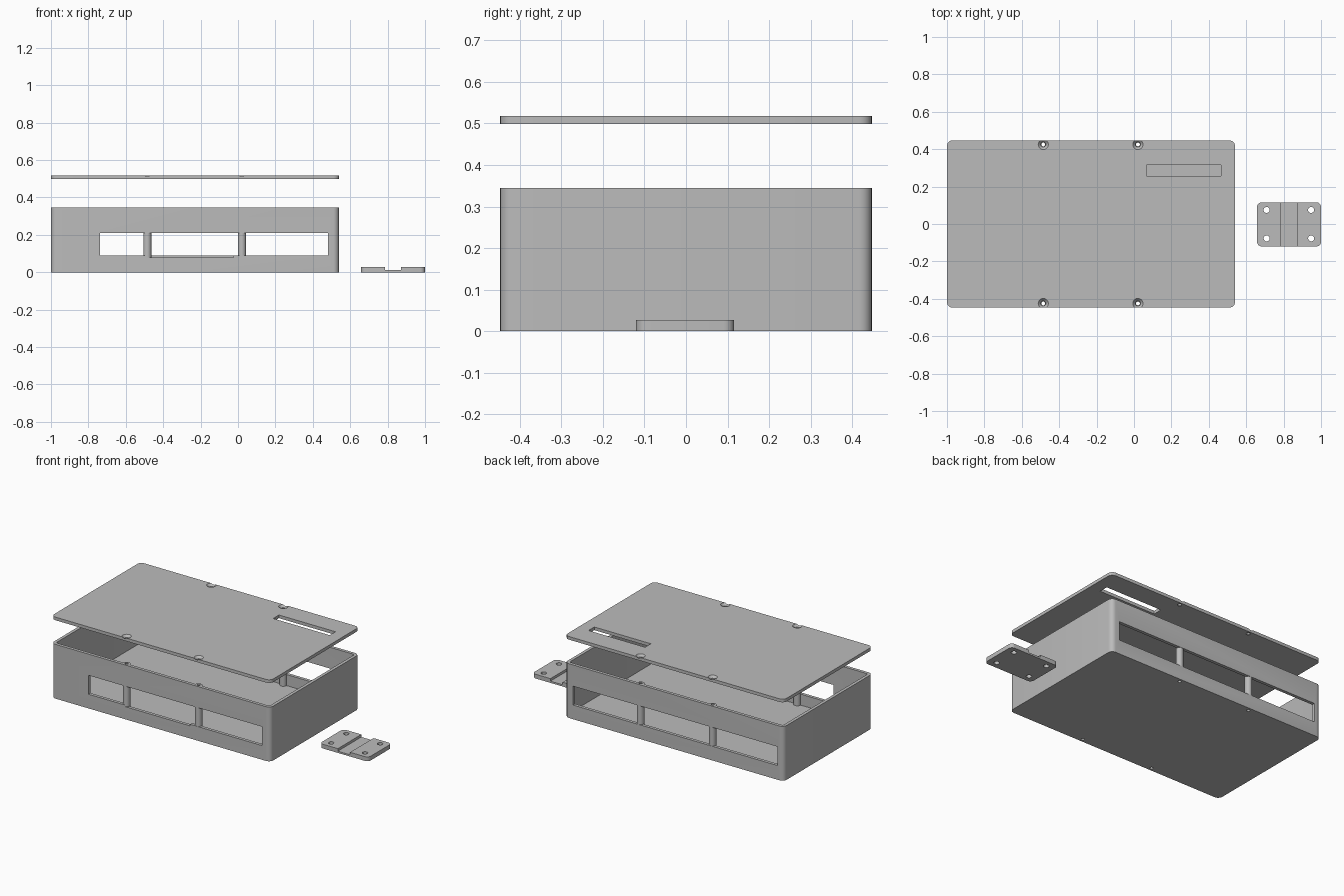
import bpy
import bmesh
from math import pi, cos, sin

start = bpy.data.objects.get("Cube")
if start:
    bpy.data.objects.remove(start, do_unlink=True)

grey = bpy.data.materials.new("plain grey")
grey.use_nodes = True
grey.diffuse_color = (0.5, 0.5, 0.5, 1)
grey.node_tree.nodes["Principled BSDF"].inputs["Base Color"].default_value = (0.5, 0.5, 0.5, 1)


def prism(name, x, y, z, radius=0.0, steps=6):
    """Upright block between (min, max) pairs, with rounded vertical corners."""
    if radius:
        corners = [(x[1], y[1]), (x[0], y[1]), (x[0], y[0]), (x[1], y[0])]
        signs = [(-1, -1), (1, -1), (1, 1), (-1, 1)]
        outline = []
        for i, ((cx, cy), (sx, sy)) in enumerate(zip(corners, signs)):
            for k in range(steps + 1):
                a = pi / 2 * (i + k / steps)
                outline.append((cx + radius * (sx + cos(a)), cy + radius * (sy + sin(a))))
    else:
        outline = [(x[0], y[0]), (x[1], y[0]), (x[1], y[1]), (x[0], y[1])]
    bm = bmesh.new()
    base = bm.faces.new([bm.verts.new((px, py, z[0])) for px, py in outline])
    top = bmesh.ops.extrude_face_region(bm, geom=[base])
    verts = [g for g in top["geom"] if isinstance(g, bmesh.types.BMVert)]
    bmesh.ops.translate(bm, verts=verts, vec=(0, 0, z[1] - z[0]))
    return finish(name, bm)


def cone(name, x, y, z, r_low, r_high):
    """Upright cylinder or cone between two heights."""
    bm = bmesh.new()
    bmesh.ops.create_cone(bm, cap_ends=True, segments=32, radius1=r_low,
                          radius2=r_high, depth=z[1] - z[0])
    bmesh.ops.translate(bm, verts=bm.verts, vec=(x, y, (z[0] + z[1]) / 2))
    return finish(name, bm)


def finish(name, bm):
    bmesh.ops.recalc_face_normals(bm, faces=bm.faces)
    mesh = bpy.data.meshes.new(name)
    bm.to_mesh(mesh)
    bm.free()
    mesh.materials.append(grey)
    obj = bpy.data.objects.new(name, mesh)
    bpy.context.collection.objects.link(obj)
    return obj


def combine(obj, other, operation="DIFFERENCE"):
    """Cut or join another solid, then discard it."""
    mod = obj.modifiers.new("boolean", "BOOLEAN")
    mod.operation = operation
    mod.solver = "EXACT"
    mod.object = other
    bpy.ops.object.select_all(action="DESELECT")
    bpy.context.view_layer.objects.active = obj
    obj.select_set(True)
    bpy.ops.object.modifier_apply(modifier=mod.name)
    bpy.data.objects.remove(other, do_unlink=True)


def smooth(obj):
    bpy.ops.object.select_all(action="DESELECT")
    bpy.context.view_layer.objects.active = obj
    obj.select_set(True)
    bpy.ops.object.shade_smooth_by_angle(angle=pi / 6)


LEFT, RIGHT, HALF = -1.0, 0.54, 0.447
WALL, FLOOR, HEIGHT = 0.02, 0.02, 0.345
SCREWS = [(x, y) for x in (-0.485, 0.021) for y in (-0.425, 0.425)]

# Open-topped case
case = prism("case", (LEFT, RIGHT), (-HALF, HALF), (0, HEIGHT), 0.03)
combine(case, prism("cavity", (LEFT + WALL, RIGHT - WALL), (-HALF + WALL, HALF - WALL),
                    (FLOOR, HEIGHT + 0.1), 0.012))

# Long windows in the front and back walls, with a shallow notch in the front sill
combine(case, prism("front_window", (-0.738, 0.481), (-0.5, -0.4), (0.09, 0.21)))
combine(case, prism("back_window", (-0.955, 0.481), (0.4, 0.5), (0.09, 0.21)))
combine(case, prism("sill_notch", (-0.484, -0.025), (-0.5, -0.42), (0.08, 0.1)))

# Screw posts, bored right through the floor
for x, y in SCREWS:
    combine(case, cone("post", x, y, (0.005, HEIGHT - 0.001), 0.0215, 0.0215), "UNION")
for x, y in SCREWS:
    combine(case, cone("bore", x, y, (-0.1, 0.5), 0.01, 0.01))
smooth(case)

# Lid held above the case, with a slot and countersunk screw holes
LID = (0.498, 0.518)
lid = prism("lid", (LEFT, RIGHT), (-HALF, HALF), LID, 0.03)
combine(lid, prism("slot", (0.067, 0.465), (0.257, 0.315), (0.4, 0.6)))
for x, y in SCREWS:
    combine(lid, cone("screw_hole", x, y, (0.4, 0.6), 0.012, 0.012))
    combine(lid, cone("countersink", x, y, (LID[1] - 0.014, LID[1] + 0.001), 0.014, 0.028))
smooth(lid)

# Small clamp plate with a groove across it and four holes
clamp = prism("clamp_plate", (0.658, 1.0), (-0.12, 0.116), (0, 0.027), 0.025)
combine(clamp, prism("groove", (0.786, 0.872), (-0.2, 0.2), (0.011, 0.1)))
for x in (0.709, 0.947):
    for y in (-0.077, 0.075):
        combine(clamp, cone("clamp_hole", x, y, (-0.1, 0.1), 0.016, 0.016))
smooth(clamp)
